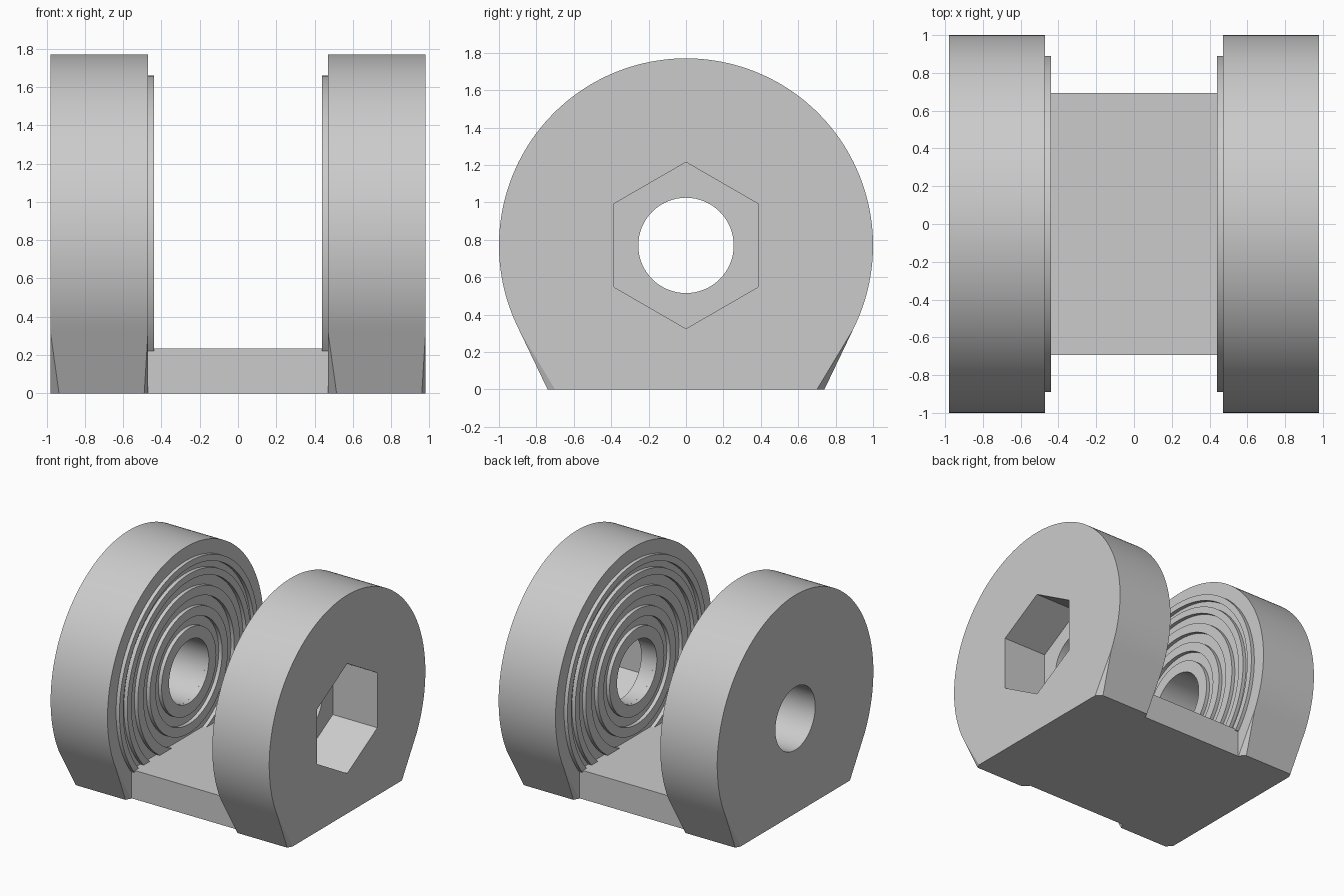
import bpy, bmesh, math
from mathutils import Vector, Matrix

if "Cube" in bpy.data.objects:
    bpy.data.objects.remove(bpy.data.objects["Cube"])

CZ = 0.77           # height of the bore axis
IN, OUT = 0.47, 0.98  # inner and outer faces of each cheek

grey = bpy.data.materials.new("grey")
grey.diffuse_color = (0.6, 0.6, 0.6, 1)
grey.use_nodes = True
grey.node_tree.nodes["Principled BSDF"].inputs["Base Color"].default_value = grey.diffuse_color


def add_object(name, bm):
    bmesh.ops.recalc_face_normals(bm, faces=bm.faces)
    me = bpy.data.meshes.new(name)
    bm.to_mesh(me)
    bm.free()
    me.materials.append(grey)
    ob = bpy.data.objects.new(name, me)
    bpy.context.collection.objects.link(ob)
    return ob


def prism(bm, profile, x0, x1):
    """Extrude a closed (y, z) profile along x."""
    f = bm.faces.new([bm.verts.new((x0, y, z)) for y, z in profile])
    new = bmesh.ops.extrude_face_region(bm, geom=[f])["geom"]
    bmesh.ops.translate(bm, vec=(x1 - x0, 0, 0),
                        verts=[v for v in new if isinstance(v, bmesh.types.BMVert)])


def circle(r, n, start=0.0):
    return [(r * math.cos(start + 2 * math.pi * i / n),
             CZ + r * math.sin(start + 2 * math.pi * i / n)) for i in range(n)]


def cut(ob, profile, x0, x1):
    bm = bmesh.new()
    prism(bm, profile, x0, x1)
    cutter = add_object("cutter", bm)
    mod = ob.modifiers.new("cut", "BOOLEAN")
    mod.operation, mod.solver, mod.object = "DIFFERENCE", "EXACT", cutter
    bpy.context.view_layer.objects.active = ob
    bpy.ops.object.modifier_apply(modifier=mod.name)
    bpy.data.objects.remove(cutter, do_unlink=True)


def smooth(ob):
    bpy.ops.object.select_all(action="DESELECT")
    ob.select_set(True)
    bpy.context.view_layer.objects.active = ob
    bpy.ops.object.shade_smooth_by_angle(angle=math.radians(25))


def cheek(name, s):
    # Round outline running tangentially into a flat foot
    a0 = math.radians(-26)
    n = 128
    arc = [(math.cos(t), CZ + math.sin(t))
           for t in (a0 + (math.pi - 2 * a0) * i / n for i in range(n + 1))]
    bm = bmesh.new()
    prism(bm, arc + [(-0.74, 0), (0.74, 0)], s * IN, s * OUT)
    # Small bevelled corners at the foot
    for ys in (-1, 1):
        for x, inward in ((s * IN, s), (s * OUT, -s)):
            w = 0.045 if x * ys * inward > 0 and inward * ys < 0 or inward * ys < 0 else 0.02
            p = Vector((x, ys * 0.89, 0.315))
            q = Vector((x, ys * 0.70, 0))
            r = Vector((x + inward * w, ys * 0.74, 0))
            no = (q - p).cross(r - p)
            if no.y * ys < 0:
                no = -no
            geom = bm.verts[:] + bm.edges[:] + bm.faces[:]
            res = bmesh.ops.bisect_plane(bm, geom=geom, plane_co=p, plane_no=no,
                                         clear_outer=True)
            edges = [e for e in res["geom_cut"] if isinstance(e, bmesh.types.BMEdge)]
            bmesh.ops.holes_fill(bm, edges=[e for e in edges if e.is_boundary])
    ob = add_object(name, bm)
    cut(ob, circle(0.255, 64), s * 0.4, s * 1.1)
    if s > 0:   # hexagonal nut pocket
        cut(ob, circle(0.445, 6, math.pi / 2), OUT - 0.40, 1.1)
    smooth(ob)


def ridges(name, s):
    # Concentric raised rings on the inner face, ending in the base
    bm = bmesh.new()
    n = 96
    for r0, r1 in ((0.255, 0.35), (0.425, 0.50), (0.58, 0.655), (0.735, 0.89 - 0.075),
                   (0.815, 0.89))[:3] + ((0.735, 0.79), (0.84, 0.89)):
        rows = []
        for r, x in ((r0, IN), (r0, 0.44), (r1, 0.44), (r1, IN)):
            rows.append([bm.verts.new((s * x, y, z)) for y, z in circle(r, n)])
        for a, b in zip(rows, rows[1:] + rows[:1]):
            for i in range(n):
                j = (i + 1) % n
                bm.faces.new((a[i], a[j], b[j], b[i]))
    geom = bm.verts[:] + bm.edges[:] + bm.faces[:]
    res = bmesh.ops.bisect_plane(bm, geom=geom, plane_co=(0, 0, 0.22),
                                 plane_no=(0, 0, -1), clear_outer=True)
    bmesh.ops.holes_fill(bm, edges=[e for e in bm.edges if e.is_boundary])
    smooth(add_object(name, bm))


for side, s in (("left", -1), ("right", 1)):
    cheek(side + "_cheek", s)
    ridges(side + "_ring_ridges", s)

# Base block joining the cheeks
bm = bmesh.new()
bmesh.ops.create_cube(bm, size=1, matrix=Matrix.Translation((0, 0, 0.1165))
                      @ Matrix.Diagonal((2 * IN, 1.385, 0.233, 1)))
add_object("base_block", bm)
